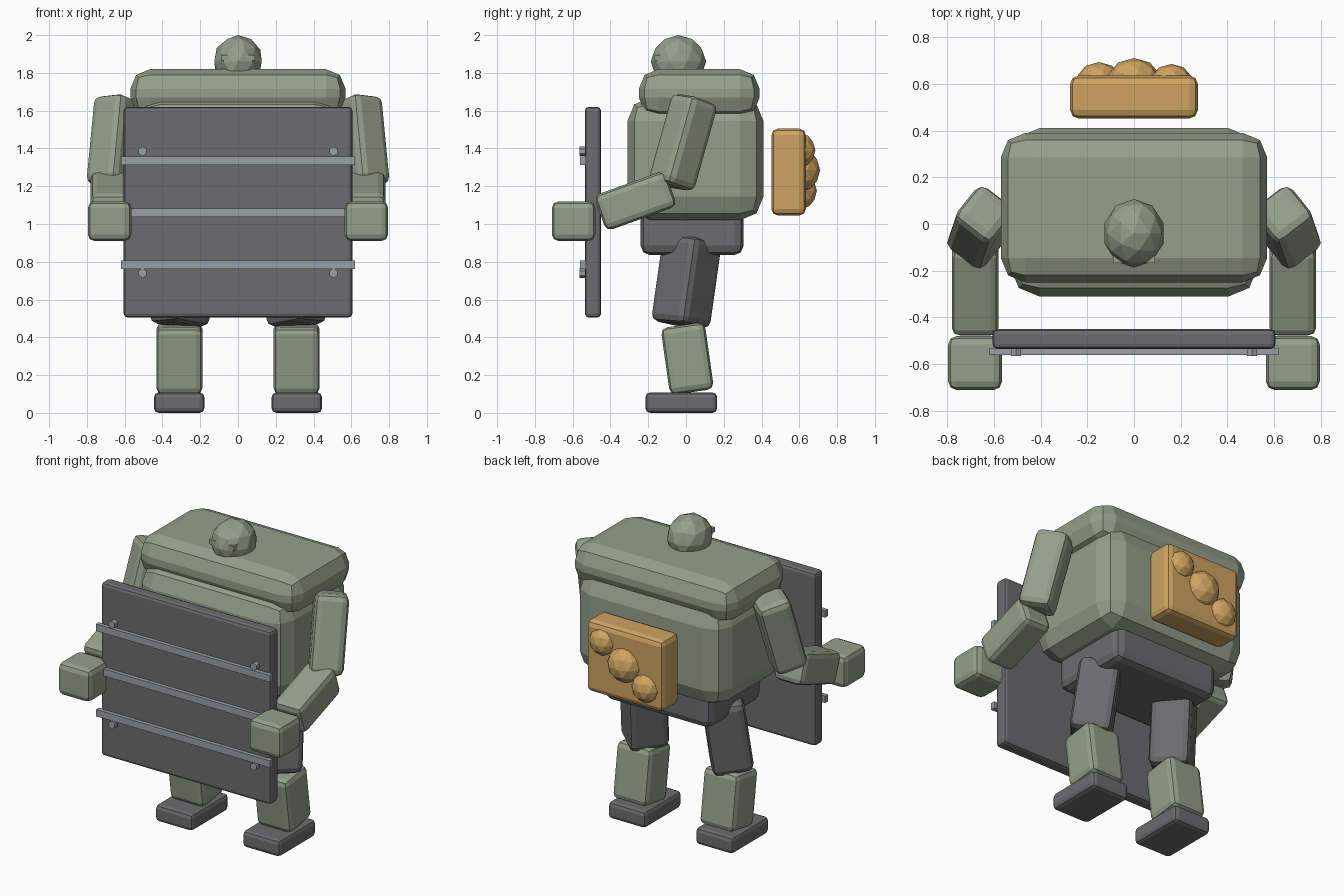
import bpy, bmesh, math
from mathutils import Vector, Matrix

if "Cube" in bpy.data.objects:
    bpy.data.objects.remove(bpy.data.objects["Cube"])


def material(name, rgb):
    m = bpy.data.materials.new(name)
    m.diffuse_color = (*rgb, 1)
    m.use_nodes = True
    m.node_tree.nodes["Principled BSDF"].inputs["Base Color"].default_value = m.diffuse_color
    return m


GREEN = material("sage green", (0.30, 0.35, 0.26))
DARK = material("dark grey", (0.15, 0.15, 0.157))
STEEL = material("light steel", (0.33, 0.35, 0.38))
AMBER = material("amber", (0.62, 0.37, 0.12))


def finish(bm, name, mat, matrix=Matrix()):
    bmesh.ops.transform(bm, matrix=matrix, verts=bm.verts)
    bmesh.ops.recalc_face_normals(bm, faces=bm.faces)
    me = bpy.data.meshes.new(name)
    bm.to_mesh(me)
    bm.free()
    me.materials.append(mat)
    ob = bpy.data.objects.new(name, me)
    bpy.context.collection.objects.link(ob)
    return ob


def block(name, size, matrix, mat, bevel=0.0, segments=2):
    """Box with rounded edges, placed by a matrix."""
    bm = bmesh.new()
    bmesh.ops.create_cube(bm, size=1)
    bmesh.ops.scale(bm, vec=size, verts=bm.verts)
    if bevel:
        bmesh.ops.bevel(bm, geom=bm.edges[:], offset=bevel, segments=segments,
                        profile=0.5, affect='EDGES', clamp_overlap=True)
    return finish(bm, name, mat, matrix)


def box(name, x, y, z, mat, bevel=0.0, segments=2):
    """Box from (min, max) ranges."""
    lo, hi = Vector((x[0], y[0], z[0])), Vector((x[1], y[1], z[1]))
    return block(name, hi - lo, Matrix.Translation((lo + hi) / 2), mat, bevel, segments)


def limb(name, a, b, width, depth, mat, bevel=0.04):
    """Rounded box stretched from point a to point b."""
    a, b = Vector(a), Vector(b)
    d = b - a
    rot = Vector((0, 0, 1)).rotation_difference(d).to_matrix().to_4x4()
    return block(name, (width, depth, d.length),
                 Matrix.Translation((a + b) / 2) @ rot, mat, bevel)


def ball(name, center, radii, mat):
    bm = bmesh.new()
    bmesh.ops.create_icosphere(bm, subdivisions=2, radius=1)
    return finish(bm, name, mat, Matrix.Translation(center) @ Matrix.Diagonal((*radii, 1)))


# Body
box("torso", (-0.53, 0.53), (-0.31, 0.41), (1.02, 1.67), GREEN, 0.125)
box("shoulder_yoke", (-0.57, 0.57), (-0.25, 0.39), (1.565, 1.82), GREEN, 0.105)
box("pelvis", (-0.38, 0.38), (-0.24, 0.305), (0.835, 1.08), DARK, 0.05)
ball("head", (0, -0.04, 1.86), (0.132, 0.147, 0.14), GREEN)

# Paired parts
for s, side in ((-1, "right"), (1, "left")):
    box(side + "_eye", sorted((s * 0.045, s * 0.09)), (-0.167, -0.11), (1.865, 1.895), GREEN)
    limb(side + "_upper_arm", (s * 0.635, 0.05, 1.665), (s * 0.68, -0.08, 1.20),
         0.20, 0.20, GREEN)
    limb(side + "_forearm", (s * 0.68, -0.08, 1.19), (s * 0.68, -0.455, 1.055),
         0.20, 0.20, GREEN, 0.035)
    box(side + "_fist", sorted((s * 0.565, s * 0.795)), (-0.71, -0.48), (0.91, 1.12),
        GREEN, 0.035)
    limb(side + "_thigh", (s * 0.28, 0.035, 0.925), (s * 0.31, -0.03, 0.465),
         0.245, 0.245, DARK)
    limb(side + "_shin", (s * 0.31, -0.018, 0.465), (s * 0.31, 0.032, 0.11),
         0.245, 0.235, GREEN, 0.035)
    box(side + "_foot", sorted((s * 0.178, s * 0.445)), (-0.215, 0.165), (0, 0.108),
        DARK, 0.025)

# Door shield with straps and bolts
box("shield", (-0.605, 0.605), (-0.535, -0.45), (0.505, 1.62), DARK, 0.02)
for i, z in enumerate((0.785, 1.06, 1.335)):
    box(f"shield_strap_{i + 1}", (-0.62, 0.62), (-0.56, -0.53), (z - 0.022, z + 0.022), STEEL)
for x in (-0.505, 0.505):
    for z in (0.74, 1.385):
        bm = bmesh.new()
        bmesh.ops.create_cone(bm, cap_ends=True, segments=6, radius1=0.025,
                              radius2=0.025, depth=0.035)
        finish(bm, "shield_bolt", STEEL,
               Matrix.Translation((x, -0.547, z)) @ Matrix.Rotation(math.pi / 2, 4, 'X'))

# Back pack with three round lumps
box("back_pack", (-0.273, 0.273), (0.452, 0.635), (1.045, 1.505), AMBER, 0.035)
for i, (x, z, r, out) in enumerate(((0.16, 1.39, 0.09, 0.685),
                                    (0.0, 1.285, 0.115, 0.71),
                                    (-0.15, 1.175, 0.095, 0.693))):
    ball(f"pack_lump_{i + 1}", (x, out - r * 0.85, z), (r, r * 0.85, r), AMBER)
